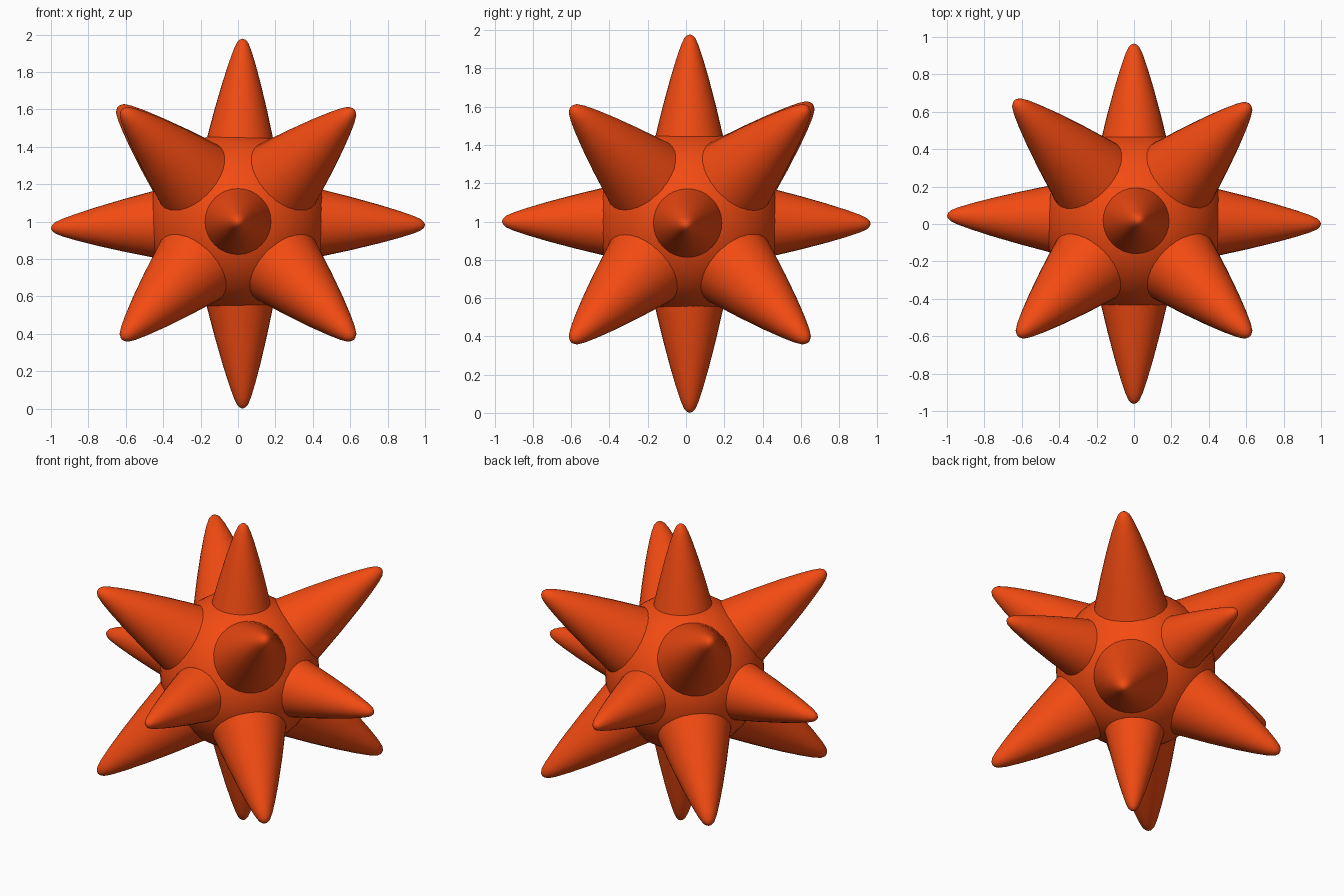
import bpy, bmesh, math
from mathutils import Vector, Matrix
from itertools import product

if "Cube" in bpy.data.objects:
    bpy.data.objects.remove(bpy.data.objects["Cube"])

CENTRE = Vector((0, 0.015, 1.0))
mat = bpy.data.materials.new("orange")
mat.diffuse_color = (0.9, 0.07, 0.006, 1)
mat.use_nodes = True
mat.node_tree.nodes["Principled BSDF"].inputs["Base Color"].default_value = mat.diffuse_color


def finish(ob):
    ob.data.materials.append(mat)
    bpy.ops.object.select_all(action='DESELECT')
    ob.select_set(True)
    bpy.context.view_layer.objects.active = ob
    bpy.ops.object.shade_smooth_by_angle(angle=math.radians(50))


def spike(name, base, tip, radius, sides=32):
    """Blunt, slightly bulging cone from base (inside the ball) to tip."""
    axis = tip - base
    length = axis.length
    profile = [(0, 1), (0.35, 0.74), (0.6, 0.535), (0.78, 0.37),
               (0.9, 0.245), (0.965, 0.155), (0.99, 0.08)]
    bm = bmesh.new()
    rings = [[bm.verts.new((radius * r * math.cos(a), radius * r * math.sin(a), t * length))
              for a in (2 * math.pi * i / sides for i in range(sides))]
             for t, r in profile]
    for lo, hi in zip(rings, rings[1:]):
        for i in range(sides):
            j = (i + 1) % sides
            bm.faces.new((lo[i], lo[j], hi[j], hi[i]))
    top = bm.verts.new((0, 0, length))
    for i in range(sides):
        bm.faces.new((rings[-1][i], rings[-1][(i + 1) % sides], top))
    bm.faces.new(rings[0][::-1])
    rot = Vector((0, 0, 1)).rotation_difference(axis).to_matrix().to_4x4()
    bm.transform(Matrix.Translation(base) @ rot)
    me = bpy.data.meshes.new(name)
    bm.to_mesh(me)
    bm.free()
    ob = bpy.data.objects.new(name, me)
    bpy.context.collection.objects.link(ob)
    finish(ob)


# round body
bpy.ops.mesh.primitive_uv_sphere_add(segments=48, ring_count=24, radius=0.482, location=CENTRE)
ball = bpy.context.object
ball.name = "body"
finish(ball)

# six slim spikes along the axes
axis_tips = {
    "right": (1.0, 0.0, 0.982), "left": (-1.0, 0.045, 0.965),
    "back": (0.0, 0.965, 0.988), "front": (0.0, -0.962, 1.0),
    "top": (0.025, 0.02, 1.978), "bottom": (0.025, 0.02, 0.0),
}
for side, t in axis_tips.items():
    tip = Vector(t)
    base = CENTRE + (tip - CENTRE) * 0.4
    spike(side + "_spike", base, tip, 0.19)

# eight thicker spikes towards the corners
for sx, sy, sz in product((-1, 1), repeat=3):
    tip = Vector((0.617 * sx, 0.02 + 0.617 * sy, 0.985 + 0.612 * sz))
    if (sx, sy, sz) == (-1, 1, 1):
        tip += Vector((-0.02, 0.02, 0.015))
    base = CENTRE + (tip - CENTRE) * 0.38
    spike("corner_spike", base, tip, 0.228)
